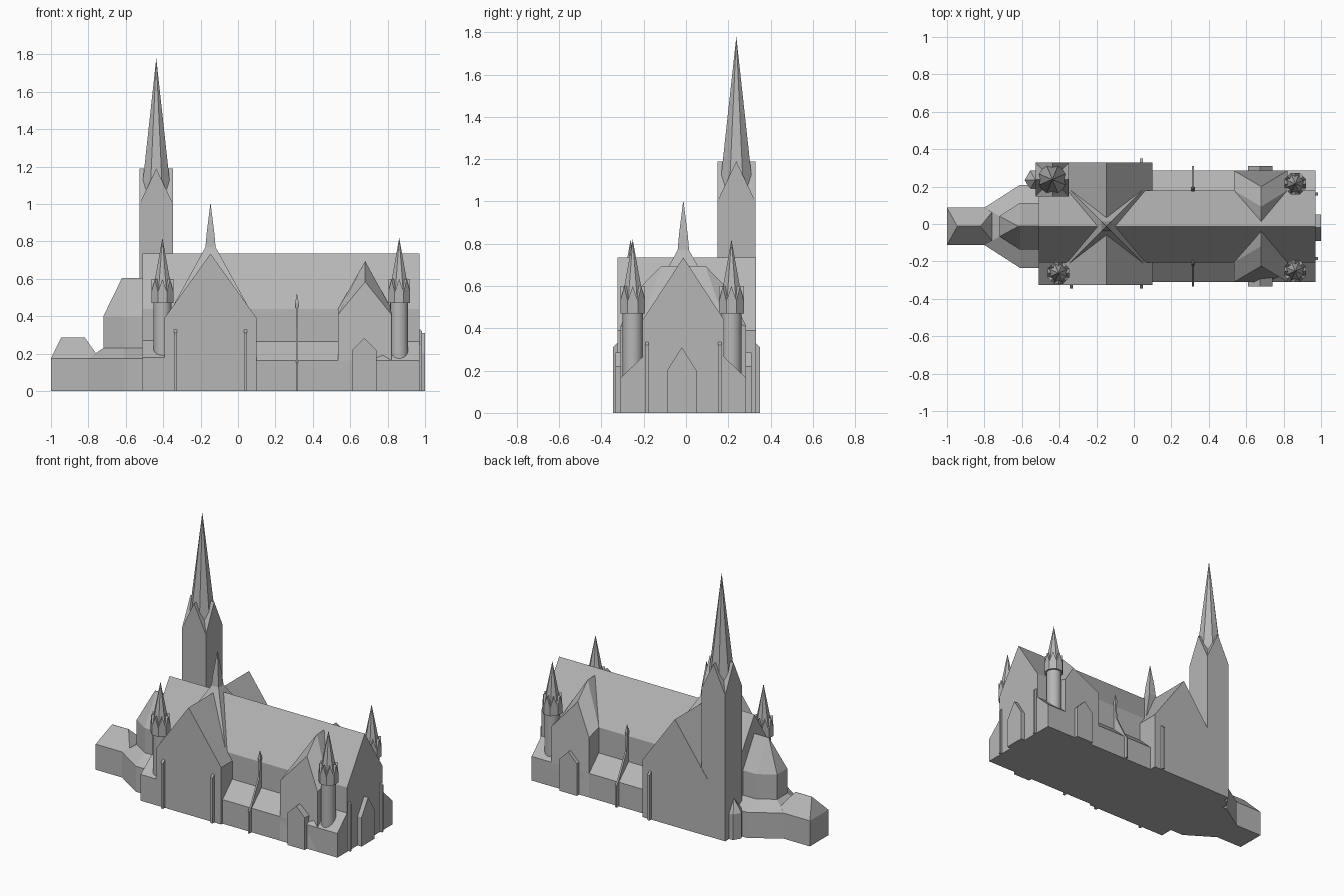
import bpy
import bmesh
from math import cos, sin, pi, radians

cube = bpy.data.objects.get("Cube")
if cube:
    bpy.data.objects.remove(cube)

stone = bpy.data.materials.new("grey_stone")
stone.use_nodes = True
GREY = (0.47, 0.47, 0.47, 1)
stone.diffuse_color = GREY
stone.node_tree.nodes["Principled BSDF"].inputs["Base Color"].default_value = GREY

YC = -0.0125   # centre line of the nave
NAVE = 0.1925  # half width of the nave
AISLE = 0.2975  # half width including aisles


def build(name, verts, faces):
    bm = bmesh.new()
    vs = [bm.verts.new(v) for v in verts]
    for f in faces:
        bm.faces.new([vs[i] for i in f])
    bmesh.ops.recalc_face_normals(bm, faces=bm.faces)
    mesh = bpy.data.meshes.new(name)
    bm.to_mesh(mesh)
    bm.free()
    mesh.materials.append(stone)
    ob = bpy.data.objects.new(name, mesh)
    bpy.context.collection.objects.link(ob)
    return ob


def loft(name, rings):
    """Closed skin through rings of equal length."""
    n = len(rings[0])
    faces = [list(range(n))[::-1], [(len(rings) - 1) * n + i for i in range(n)]]
    for k in range(len(rings) - 1):
        for i in range(n):
            j = (i + 1) % n
            faces.append((k * n + i, k * n + j, k * n + n + j, k * n + n + i))
    return build(name, [v for r in rings for v in r], faces)


def prism(name, profile, axis, a, b):
    """Extrude a (horizontal, z) profile along x or y."""
    if axis == "x":
        return loft(name, [[(t, u, z) for u, z in profile] for t in (a, b)])
    return loft(name, [[(u, t, z) for u, z in profile] for t in (a, b)])


def gable(c, half, eave, peak):
    return [(c - half, 0), (c + half, 0), (c + half, eave), (c, peak), (c - half, eave)]


def ring(x, y, z, r, n, turn=0):
    return [(x + r * cos(turn + 2 * pi * i / n), y + r * sin(turn + 2 * pi * i / n), z)
            for i in range(n)]


def spire(name, x, y, z, r, tip, n, turn):
    verts = ring(x, y, z, r, n, turn) + [(x, y, tip)]
    faces = [list(range(n))] + [(i, (i + 1) % n, n) for i in range(n)]
    return build(name, verts, faces)


def gabled_drum(name, x, y, r, base, eave, peak, n):
    """Polygonal drum with a small gable over each side."""
    turn = pi / n
    verts = ring(x, y, base, r, n, turn) + ring(x, y, eave, r, n, turn)
    verts += ring(x, y, peak, r * cos(pi / n), n, 2 * pi / n) + [(x, y, peak)]
    faces = [list(range(n))]
    for i in range(n):
        j = (i + 1) % n
        faces += [(i, j, n + j, 2 * n + i, n + i),
                  (n + i, 2 * n + i, 3 * n), (2 * n + i, n + j, 3 * n)]
    return build(name, verts, faces)


# Nave and transept
prism("nave", gable(YC, NAVE, 0.44, 0.735), "x", -0.51, 0.97)
prism("transept", gable(-0.147, 0.247, 0.39, 0.735), "y", -0.325, 0.33)

for s, side in ((-1, "right"), (1, "left")):
    def y(d):
        return YC + s * d

    # Lean-to aisles, and the low bay beside the chancel
    lean = [(YC, 0), (y(AISLE), 0), (y(AISLE), 0.165), (y(NAVE), 0.265), (YC, 0.265)]
    prism(side + "_aisle", lean, "x", 0.0, 0.97)
    low = [(YC, 0), (y(0.3125), 0), (y(0.3125), 0.18), (y(NAVE), 0.27), (YC, 0.27)]
    prism(side + "_east_bay", low, "x", -0.51, -0.3)

    # Cross gable near the west end, with raked-back roof edges
    def section(d_eave, d_peak, eave, peak):
        return [(0.535, y(d_eave), 0), (0.82, y(d_eave), 0), (0.82, y(d_eave), eave),
                (0.68, y(d_peak), peak), (0.535, y(d_eave), eave)]
    loft(side + "_cross_gable", [section(0, 0, 0.44, 0.695),
                                 section(NAVE, 0.105, 0.44, 0.695),
                                 section(AISLE, 0.2125, 0.41, 0.585)])
    prism(side + "_porch", gable(0.675, 0.065, 0.22, 0.285), "y", y(0.2), y(0.322))

    # Flying buttress with its pinnacle on the nave wall
    fin = [(y(NAVE - 0.01), 0), (y(0.322), 0), (y(0.322), 0.15), (y(AISLE), 0.18),
           (y(0.215), 0.34), (y(0.205), 0.45), (y(NAVE - 0.01), 0.45)]
    prism(side + "_flying_buttress", fin, "x", 0.309, 0.321)
    loft(side + "_pinnacle", [ring(0.315, y(0.2), z, r, 4, pi / 4) for z, r in
                              ((0.44, 0.008), (0.47, 0.014), (0.52, 0.001))])

    # Slim buttresses of the west front
    fin = [(0.96, 0), (0.985, 0), (0.985, 0.32), (0.96, 0.345)]
    prism(side + "_west_buttress", fin, "y", y(0.165), y(0.18))

prism("west_porch", gable(-0.02, 0.07, 0.2, 0.31), "x", 0.9, 1.0)

# Slim buttresses of the transept
for name, x, wall, s in (("front_outer", -0.335, -0.325, -1),
                         ("front_inner", 0.04, -0.325, -1),
                         ("back_inner", 0.04, 0.33, 1)):
    fin = [(wall - s * 0.02, 0), (wall + s * 0.02, 0),
           (wall + s * 0.02, 0.31), (wall - s * 0.02, 0.35)]
    prism(name + "_transept_buttress", fin, "x", x - 0.008, x + 0.008)

# Great tower with four gables and an eight-sided spire
TX, TY = -0.437, 0.238
gabled_drum("great_tower", TX, TY, 0.09 * 2 ** 0.5, 0, 1.0, 1.19, 4)
spire("great_spire", TX, TY, 1.0, 0.092, 1.78, 8, pi / 8)

# Ridge turret over the crossing
R2 = 2 ** 0.5
loft("crossing_skirt", [ring(-0.147, YC, z, h * R2, 4, pi / 4) for z, h in
                        ((0.455, 0.2), (0.77, 0.027))])
loft("crossing_turret", [ring(-0.147, YC, z, h * R2, 4, pi / 4) for z, h in
                         ((0.7, 0.027), (0.77, 0.027), (0.84, 0.021), (1.0, 0.001))])

# Round turrets with gabled crowns
for name, x, y0 in (("east", -0.404, -0.262), ("west_right", 0.862, -0.252),
                    ("west_left", 0.862, 0.215)):
    shaft = loft(name + "_turret_shaft", [ring(x, y0, z, 0.048, 24) for z in (0.175, 0.475)])
    bpy.ops.object.select_all(action="DESELECT")
    shaft.select_set(True)
    bpy.context.view_layer.objects.active = shaft
    bpy.ops.object.shade_smooth_by_angle(angle=radians(30))
    gabled_drum(name + "_turret_crown", x, y0, 0.063, 0.47, 0.53, 0.6, 8)
    spire(name + "_turret_spire", x, y0, 0.53, 0.056, 0.82, 8, pi / 8)


def half_plan(pts, z):
    """Mirror an outline across the centre line."""
    return [(x, YC + d, z) for x, d in pts] + [(x, YC - d, z) for x, d in reversed(pts)]


# Chancel apse, the low passage round it, and the end chapel
apse = [(-0.5, 0.125), (-0.61, 0.125), (-0.72, 0.055)]
apse_ridge = [(-0.5, 0.002), (-0.61, 0.002), (-0.62, 0.001)]
loft("apse", [half_plan(apse, 0), half_plan(apse, 0.4), half_plan(apse_ridge, 0.605)])
outer = [(-0.5, 0.222), (-0.61, 0.222), (-0.8, 0.1)]
loft("apse_passage", [half_plan(outer, 0), half_plan(outer, 0.175), half_plan(apse, 0.23)])
chapel = [(-0.74, 0.1), (-1.0, 0.1)]
loft("end_chapel", [half_plan(chapel, 0), half_plan(chapel, 0.175),
                    half_plan([(-0.82, 0.001), (-0.945, 0.001)], 0.287)])
link = [(-0.7, 0.06), (-0.82, 0.06)]
loft("chapel_link", [half_plan(link, 0.1), half_plan(link, 0.18),
                     half_plan([(-0.7, 0.001), (-0.82, 0.001)], 0.205)])

# Stair turret at the foot of the tower
loft("stair_turret", [ring(-0.527, 0.235, z, 0.058, 6) for z in (0, 0.175)])
spire("stair_turret_roof", -0.527, 0.235, 0.175, 0.058, 0.26, 6, 0)
